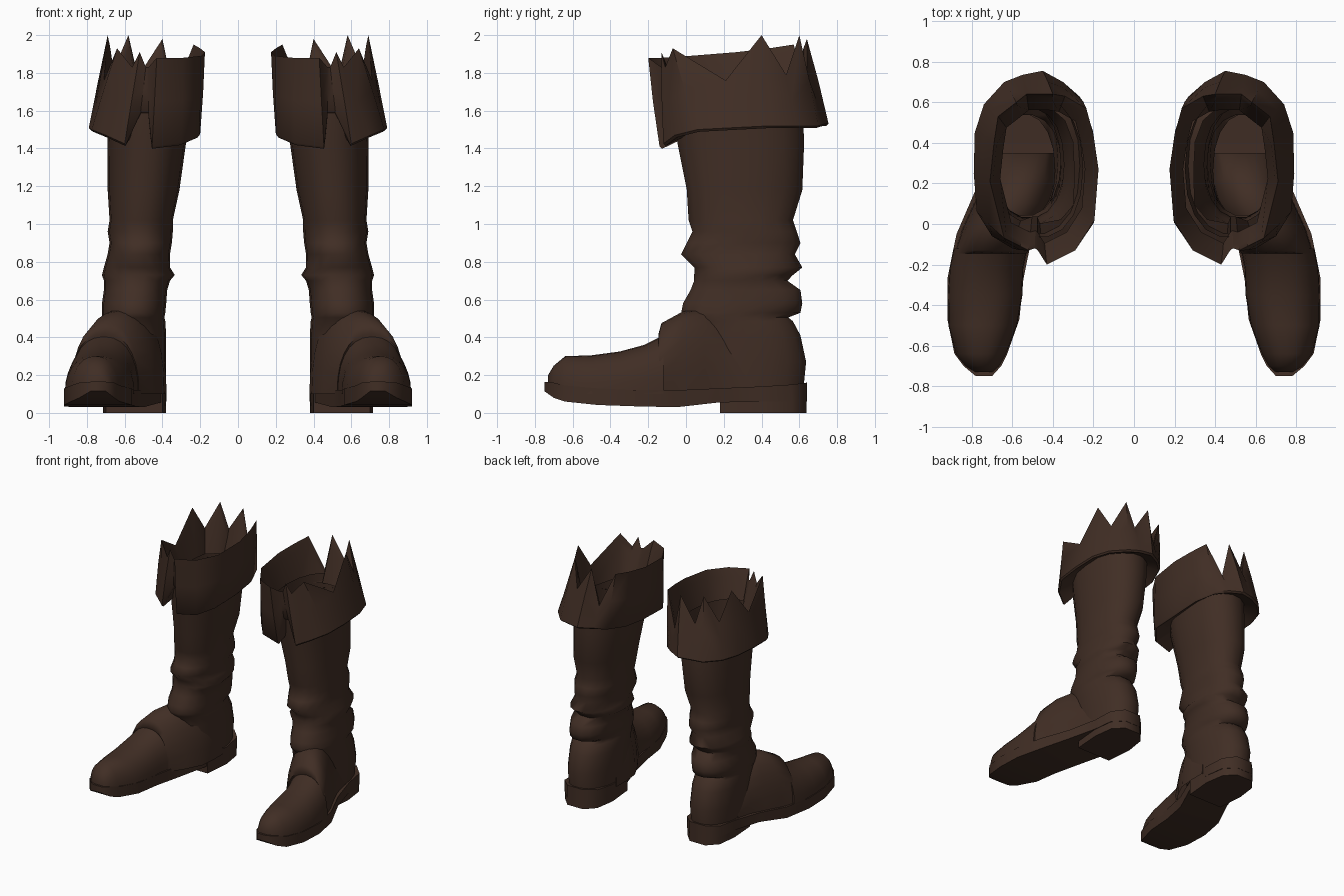
import bpy, bmesh, math
from mathutils import Vector

if "Cube" in bpy.data.objects:
    bpy.data.objects.remove(bpy.data.objects["Cube"])

leather = bpy.data.materials.new("dark brown leather")
leather.use_nodes = True
COLOUR = (0.052, 0.027, 0.018, 1)
leather.diffuse_color = COLOUR
leather.node_tree.nodes["Principled BSDF"].inputs["Base Color"].default_value = COLOUR


def loft(name, rings, closed=True, caps=(True, True), angle=50):
    """Skin a list of point rings, then mirror it to make the pair."""
    bm = bmesh.new()
    rows = [[bm.verts.new(p) for p in ring] for ring in rings]
    n = len(rows[0])
    for a, b in zip(rows, rows[1:]):
        for i in range(n if closed else n - 1):
            j = (i + 1) % n
            bm.faces.new((a[i], a[j], b[j], b[i]))
    for row, wanted in zip((rows[0], rows[-1]), caps):
        if wanted:
            bm.faces.new(row)
    bmesh.ops.recalc_face_normals(bm, faces=bm.faces)
    mesh = bpy.data.meshes.new(name)
    bm.to_mesh(mesh)
    bm.free()
    mesh.materials.append(leather)
    ob = bpy.data.objects.new(name, mesh)
    bpy.context.collection.objects.link(ob)
    ob.modifiers.new("other_boot", "MIRROR")
    bpy.ops.object.select_all(action="DESELECT")
    ob.select_set(True)
    bpy.context.view_layer.objects.active = ob
    bpy.ops.object.shade_smooth_by_angle(angle=math.radians(angle))


def oval(x0, x1, y0, y1, z, power=0.9, seg=18):
    """Horizontal oval filling the given box."""
    def bend(v):
        return math.copysign(abs(v) ** power, v) / 2
    turns = [math.tau * i / seg for i in range(seg)]
    return [Vector(((x0 + x1) / 2 + (x1 - x0) * bend(math.cos(t)),
                    (y0 + y1) / 2 + (y1 - y0) * bend(math.sin(t)), z)) for t in turns]


def arch(y, x0, x1, top, base=0.1, seg=14):
    """Upright arch across the foot."""
    ring = []
    for i in range(seg + 1):
        t = math.pi * i / seg
        c, s = math.cos(t), math.sin(t)
        ring.append(Vector(((x0 + x1) / 2 + (x1 - x0) / 2 * math.copysign(abs(c) ** 0.88, c),
                            y, base + (top - base) * s ** 0.85)))
    return ring


# Shaft with slouch folds: x range, y range, height
folds = [
    (.385, .71, .03, .625, .12), (.38, .72, .03, .64, .27), (.38, .72, .02, .61, .41),
    (.385, .72, .0, .57, .485), (.39, .72, -.02, .545, .505), (.385, .72, -.03, .61, .53),
    (.38, .72, -.02, .62, .58), (.375, .71, .02, .61, .65), (.36, .71, .04, .54, .70),
    (.335, .72, .04, .57, .73), (.36, .71, .04, .62, .77), (.36, .69, -.03, .58, .84),
    (.35, .68, .0, .61, .90), (.345, .69, .03, .59, .96), (.345, .68, .01, .57, 1.02),
    (.31, .69, .0, .62, 1.18), (.275, .69, -.05, .63, 1.43), (.25, .70, -.07, .62, 1.68),
]
loft("boot_shaft", [oval(*f) for f in folds], caps=(True, False), angle=75)

# Foot upper, from toe to instep: y, x range, top
upper = [
    (-.73, .69, .79, .20), (-.70, .66, .835, .25), (-.64, .63, .88, .30), (-.5, .575, .915, .305),
    (-.35, .55, .917, .325), (-.22, .545, .91, .36), (-.12, .525, .89, .41),
]
loft("foot_upper", [arch(*s) for s in upper], closed=False, angle=60)

# Ankle flap overlapping the instep
flap = [(-.125, .53, .88, .39), (-.145, .525, .89, .42), (-.13, .52, .88, .475),
        (-.02, .45, .845, .535), (.1, .39, .79, .56), (.22, .378, .74, .5), (.35, .378, .715, .36)]
loft("ankle_flap", [arch(*s) for s in flap], closed=False, angle=60)

# Sole, from toe to heel: y, x range, bottom, top
sole = [
    (-.75, .70, .78, .115, .165), (-.70, .655, .84, .08, .16), (-.64, .625, .885, .06, .145),
    (-.47, .565, .92, .042, .13), (-.27, .545, .92, .035, .12), (-.05, .50, .875, .03, .12),
    (.17, .41, .78, .055, .13), (.4, .378, .718, .06, .14), (.56, .40, .70, .06, .15),
    (.64, .48, .62, .06, .16),
]
loft("sole", [[Vector(p) for p in ((a, y, b), (c, y, b), (c, y, t), (a, y, t))]
              for y, a, c, b, t in sole], angle=55)

# Heel block with a straight front
outline = [(.40, .18), (.70, .18), (.715, .4), (.695, .56), (.62, .638), (.48, .638), (.405, .56), (.38, .4)]
loft("heel_block", [[Vector((x, y, z)) for x, y in outline] for z in (0, .14)], angle=50)

# Torn cuff columns round from the front slit: hem point, torn edge point
hem = [
    (.515, -.09, 1.60), (.60, -.12, 1.425), (.70, -.06, 1.47), (.775, .06, 1.50), (.79, .25, 1.51),
    (.785, .45, 1.52), (.74, .59, 1.52), (.64, .70, 1.52), (.55, .735, 1.53),
    (.45, .755, 1.53), (.35, .70, 1.53), (.27, .63, 1.52), (.21, .47, 1.50),
    (.20, .27, 1.48), (.205, .0, 1.47), (.30, -.11, 1.43), (.455, -.14, 1.41), (.475, -.09, 1.60),
]
torn = [
    (.488, -.12, 1.83), (.52, -.13, 1.91), (.56, -.11, 1.83), (.64, -.07, 1.93), (.71, .21, 1.76),
    (.69, .40, 2.0), (.67, .53, 1.79), (.58, .60, 2.0), (.53, .64, 1.78),
    (.40, .64, 1.98), (.34, .63, 1.69), (.235, .57, 1.95), (.20, .44, 1.93),
    (.175, .27, 1.91), (.195, .02, 1.89), (.29, -.13, 1.88), (.43, -.20, 1.88), (.474, -.13, 1.83),
]
centre = Vector((.48, .28, 0))


def inward(p, k, z):
    q = centre.lerp(Vector(p), k)
    q.z = z
    return q


columns = []
for low, high in zip(hem, torn):
    low, high = Vector(low), Vector(high)
    mid = inward(low.lerp(high, 0.5), 1.01, (low.z + high.z) / 2)
    columns.append([inward(low, 0.66, low.z + .05), inward(low, 0.97, low.z - .012), low, mid,
                    high, inward(high, 0.94, high.z - .06), inward(high, 0.78, 1.61)])
loft("torn_cuff", columns + columns[:1], closed=False, caps=(False, False), angle=45)
